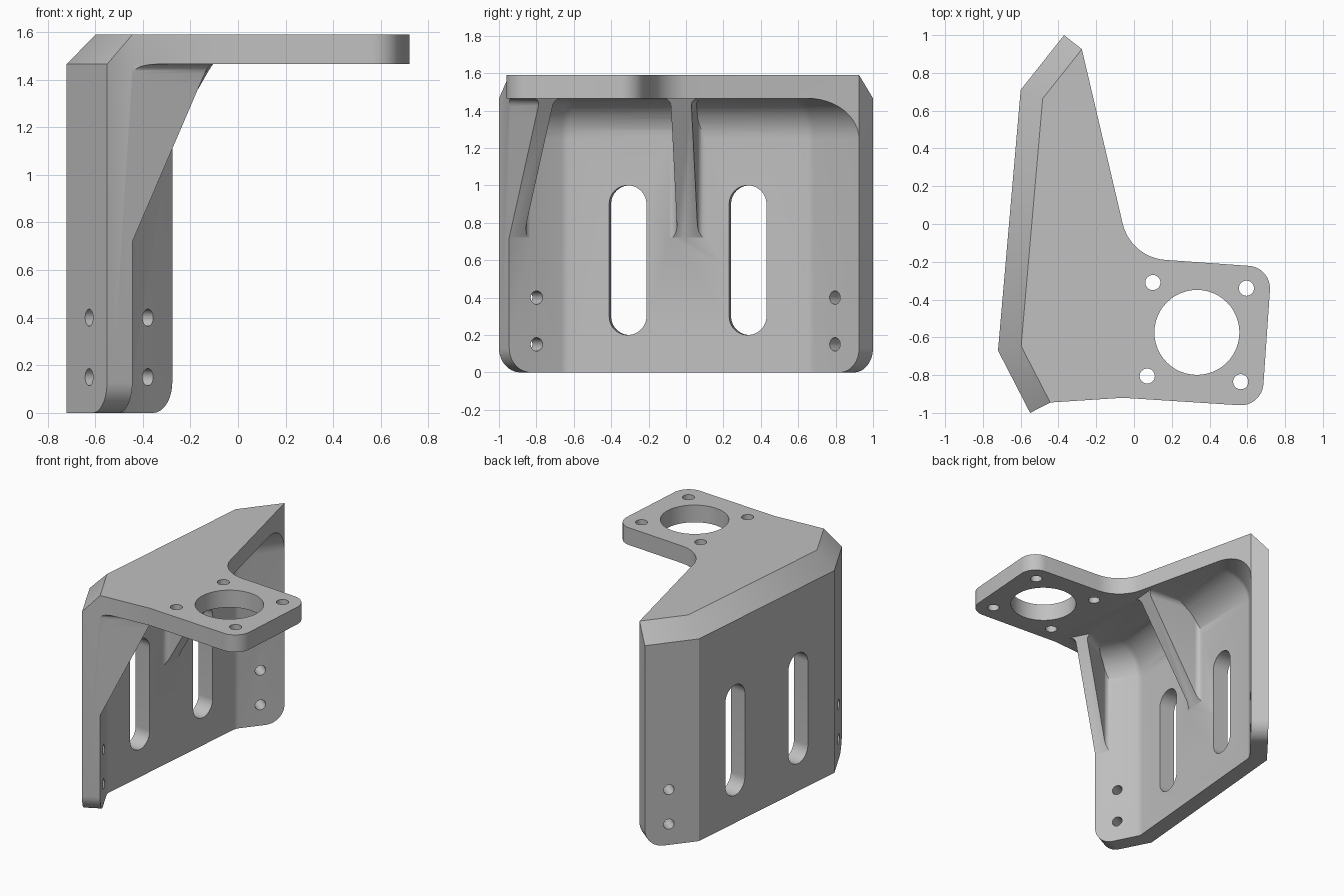
import bpy, bmesh
from math import sin, cos, tan, pi
from mathutils import Vector

if "Cube" in bpy.data.objects:
    bpy.data.objects.remove(bpy.data.objects["Cube"])

H, T, WALL, COVE = 1.59, 1.465, 0.12, 0.22     # top, plate underside, wall, cove radius
X, Y, Z = Vector((1, 0, 0)), Vector((0, 1, 0)), Vector((0, 0, 1))

grey = bpy.data.materials.new("machined grey")
grey.use_nodes = True
grey.diffuse_color = (0.53, 0.53, 0.53, 1)
grey.node_tree.nodes["Principled BSDF"].inputs["Base Color"].default_value = (0.53, 0.53, 0.53, 1)


def arc_corner(a, p, b, r, n=12):
    """Points of a rounded corner at p between the neighbours a and b."""
    a, p, b = Vector(a), Vector(p), Vector(b)
    if r == 0:
        return [p]
    da, db = (a - p).normalized(), (b - p).normalized()
    ang = da.angle(db)
    c = p + (da + db).normalized() * (r / sin(ang / 2))
    v0, v1 = p + da * r / tan(ang / 2) - c, p + db * r / tan(ang / 2) - c
    th = pi - ang
    return [c + (v0 * sin((1 - k / n) * th) + v1 * sin(k / n * th)) / sin(th) for k in range(n + 1)]


def rounded(corners):
    """Closed outline from (x, y, radius) corners."""
    out, m = [], len(corners)
    for i, (x, y, r) in enumerate(corners):
        out += arc_corner(corners[i - 1][:2], (x, y), corners[(i + 1) % m][:2], r)
    return out


def circle(x, y, r, n=48):
    return [(x + r * cos(2 * pi * k / n), y + r * sin(2 * pi * k / n)) for k in range(n)]


def finish(name, bm):
    """Weld, turn the normals outward and make an object."""
    bmesh.ops.remove_doubles(bm, verts=bm.verts[:], dist=1e-5)
    bm.normal_update()
    bmesh.ops.recalc_face_normals(bm, faces=bm.faces[:])
    if bm.calc_volume(signed=True) < 0:
        bmesh.ops.reverse_faces(bm, faces=bm.faces[:])
    me = bpy.data.meshes.new(name)
    bm.to_mesh(me)
    bm.free()
    me.materials.append(grey)
    ob = bpy.data.objects.new(name, me)
    bpy.context.collection.objects.link(ob)
    return ob


def prism(name, pts, lo, hi, o=Vector((0, 0, 0)), u=X, v=Y, w=Z):
    """Outline in the u, v plane pushed along w from lo to hi."""
    bm = bmesh.new()
    rings = [[bm.verts.new(o + u * p[0] + v * p[1] + w * d) for p in pts] for d in (lo, hi)]
    for ring in rings:
        bm.faces.new(ring)
    for i in range(len(pts)):
        bm.faces.new((rings[0][i - 1], rings[0][i], rings[1][i], rings[1][i - 1]))
    return finish(name, bm)


def combine(base, tool, op):
    mod = base.modifiers.new(op, "BOOLEAN")
    mod.operation, mod.solver, mod.object = op, "EXACT", tool
    bpy.context.view_layer.update()
    bpy.context.view_layer.objects.active = base
    bpy.ops.object.modifier_apply(modifier=mod.name)
    bpy.data.objects.remove(tool)


# Wall path: front flange, main wall, back flange
path = [Vector(p) for p in ((-0.55, -1.0), (-0.72, -0.67), (-0.60, 0.71), (-0.37, 1.0))]
along = [(q - p).normalized() for p, q in zip(path, path[1:])]
inward = [Vector((t.y, -t.x)) for t in along]


def offset_path(d):
    pts = [path[0] + inward[0] * d]
    for i in (1, 2):
        a, b = inward[i - 1], inward[i]
        pts.append(path[i] + (a + b) * d / (1 + a.dot(b)))
    return pts + [path[3] + inward[2] * d]


def path_row(d, r, n=4):
    p = offset_path(d)
    row = [p[0]]
    for i in (1, 2):
        c = arc_corner(p[i - 1], p[i], p[i + 1], r, n)
        row += c if r else c * (n + 1)
    return row + [p[3]]


# Folded wall with chamfered top edge and cove under the plate
section = [(0, 0, 0), (0, T, 0), (WALL, H, 0), (0.36, H, 0), (0.36, T, 0)]
section += [(p.x, p.y, 0.08) for p in arc_corner((1, T), (WALL, T), (WALL, 0), COVE)]
section.append((WALL, 0, 0.08))
bm = bmesh.new()
rows = [[bm.verts.new((p.x, p.y, z)) for p in path_row(d, r)] for d, z, r in section]
for i in range(len(rows)):
    for j in range(len(rows[0]) - 1):
        bm.faces.new((rows[i - 1][j], rows[i - 1][j + 1], rows[i][j + 1], rows[i][j]))
for end in (0, -1):
    bm.faces.new([row[end] for row in rows])
bracket = finish("mounting_bracket", bm)

inner = offset_path(WALL)
tip = inner[3]
trim = [tuple(tip), (-0.018, -0.177), (0.5, -0.177), (0.5, 1.2), (tip.x, 1.2)]
combine(bracket, prism("edge_trim", trim, -0.1, 1.8), "DIFFERENCE")

# Top plate with the square motor flange
plate = [(p.x, p.y, 0) for p in inner]
plate += [(-0.018, -0.177, 0.25), (0.728, -0.23, 0.12), (0.677, -0.967, 0.12), (-0.06, -0.92, 0)]
combine(bracket, prism("top_plate", rounded(plate), T, H), "UNION")


# Gusset ribs, flared where they meet wall and plate
def rib(name, foot, n, t, t0, t1, reach, flare0, flare1, r=0.04):
    o, n, t = foot.to_3d(), n.to_3d(), t.to_3d()

    def flared(root, deep, far):
        s = 1 if far > root else -1
        left = arc_corner((t0 - 1, root), (t0, root), (t0, far), r, 6) if deep[0] else [(t0, root)]
        right = arc_corner((t1, far), (t1, root), (t1 + 1, root), r, 6) if deep[1] else [(t1, root)]
        back = root - s * 0.03
        return [(left[0][0], back)] + left + [(t0, far), (t1, far)] + right + [(right[-1][0], back)]

    body = prism(name, flared(0, (flare0, flare1), 0.6), 0.72, T + 0.03, o, t, n)
    head = prism("rib_head", flared(T, (True, True), T - 0.1), 0, 0.6, o, t, Z, n)
    combine(body, head, "UNION")
    slope = [(0, 0.72), (reach, T), (reach + 0.03, T + 0.06), (0.9, T + 0.06), (0.9, 0.6), (-0.06, 0.6)]
    combine(body, prism("rib_slope", slope, -0.5, 0.5, o, n, Z, t), "DIFFERENCE")
    front = [tuple(inner[0]), (-0.06, -0.92), (0.2, -0.93), (0.2, -1.2), (inner[0].x, -1.2)]
    combine(body, prism("rib_trim", front, 0.5, 1.8), "DIFFERENCE")
    combine(bracket, body, "UNION")


middle = (path[1] + path[2]) / 2
rib("middle_rib", middle + inward[1] * WALL, inward[1], along[1], -0.055, 0.055, 0.43, True, True)
rib("front_rib", inner[0], inward[0], along[0], 0, 0.085, 0.36, False, True)

# Motor bore and its four screw holes
holes = [(0.333, -0.574, 0.225)]
holes += [(x, y, 0.04) for x, y in ((0.1, -0.31), (0.595, -0.34), (0.07, -0.805), (0.565, -0.835))]
for hole in holes:
    combine(bracket, prism("plate_hole", circle(*hole), T - 0.2, H + 0.1), "DIFFERENCE")

# Adjustment slots in the main wall
for s in (-0.322, 0.322):
    w = 0.1
    slot = rounded([(s - w, 0.2, 0.0999), (s + w, 0.2, 0.0999), (s + w, 1.0, 0.0999), (s - w, 1.0, 0.0999)])
    cut = prism("slot_cut", slot, -0.1, 0.25, middle.to_3d(), along[1].to_3d(), Z, inward[1].to_3d())
    combine(bracket, cut, "DIFFERENCE")

# Screw holes and rounded lower corners on both flanges
R = 0.13
corner = [(-0.05, -0.05), (R, -0.05)]
corner += [tuple(p) for p in arc_corner((1, 0), (0, 0), (0, 1), R)] + [(-0.05, R)]
for o, t, n in ((path[0], along[0], inward[0]), (path[3], -along[2], inward[2])):
    for shape in (circle(0.165, 0.15, 0.036, 32), circle(0.165, 0.4, 0.036, 32), corner):
        cut = prism("flange_cut", shape, -0.1, 0.25, o.to_3d(), t.to_3d(), Z, n.to_3d())
        combine(bracket, cut, "DIFFERENCE")

bpy.ops.object.select_all(action="DESELECT")
bracket.select_set(True)
bpy.context.view_layer.objects.active = bracket
bpy.ops.object.shade_smooth_by_angle(angle=pi / 6)
